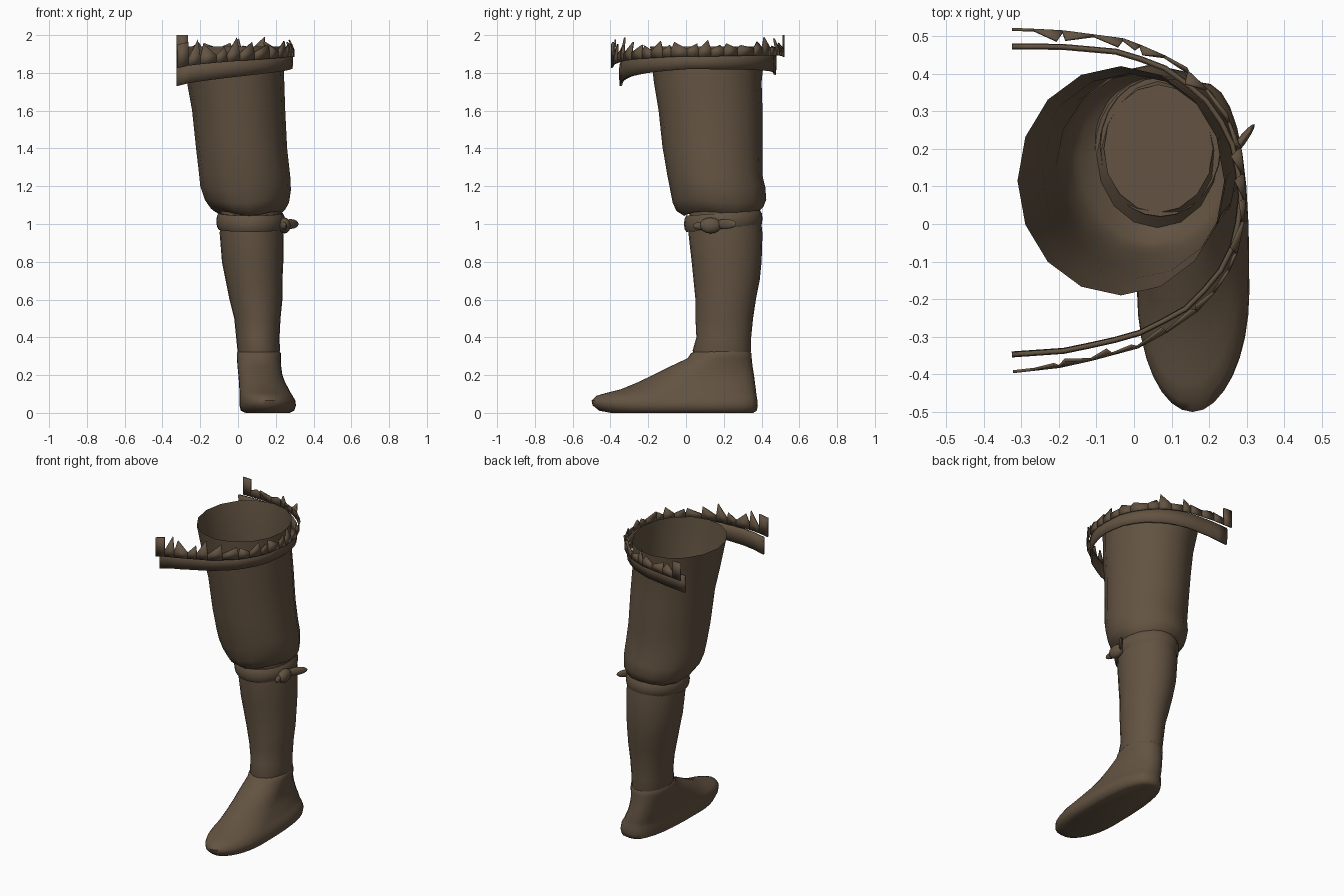
import bpy, bmesh, math, random
from mathutils import Vector

if "Cube" in bpy.data.objects:
    bpy.data.objects.remove(bpy.data.objects["Cube"])

random.seed(4)
brown = bpy.data.materials.new("dark brown cloth")
brown.diffuse_color = (0.125, 0.087, 0.054, 1)
brown.use_nodes = True
brown.node_tree.nodes["Principled BSDF"].inputs["Base Color"].default_value = brown.diffuse_color


def make_object(name, bm, angle=50):
    bmesh.ops.recalc_face_normals(bm, faces=bm.faces)
    mesh = bpy.data.meshes.new(name)
    bm.to_mesh(mesh)
    bm.free()
    ob = bpy.data.objects.new(name, mesh)
    bpy.context.collection.objects.link(ob)
    mesh.materials.append(brown)
    bpy.ops.object.select_all(action='DESELECT')
    ob.select_set(True)
    bpy.context.view_layer.objects.active = ob
    bpy.ops.object.shade_smooth_by_angle(angle=math.radians(angle))
    return ob


def loft(name, rings, sides, cap_low=False, cap_top=False, tilt=0, wrinkle=None, closed=False):
    """Rings are (z, xmin, xmax, ymin, ymax[, widest y, back squareness])."""
    bm = bmesh.new()
    loops = []
    for r in rings:
        z, x0, x1, y0, y1 = r[:5]
        cy = r[5] if len(r) > 5 else (y0 + y1) / 2
        power = r[6] if len(r) > 6 else 2
        loop = []
        for i in range(sides):
            a = 2 * math.pi * i / sides
            c, s = math.cos(a), math.sin(a)
            e = 2 / power if s > 0 else 1
            x = (x0 + x1) / 2 + (x1 - x0) / 2 * math.copysign(abs(c) ** e, c)
            y = cy + (y1 - cy if s > 0 else cy - y0) * math.copysign(abs(s) ** e, s)
            dz = tilt * (y - 0.2)
            if wrinkle:
                dz += wrinkle(a, z)
            loop.append(bm.verts.new((x, y, z + dz)))
        loops.append(loop)
    pairs = list(zip(loops, loops[1:]))
    if closed:
        pairs.append((loops[-1], loops[0]))
    for lo, hi in pairs:
        for i in range(sides):
            j = (i + 1) % sides
            bm.faces.new((lo[i], lo[j], hi[j], hi[i]))
    if cap_low:
        bm.faces.new(loops[0])
    if cap_top:
        bm.faces.new(loops[-1])
    return make_object(name, bm)


# Baggy breeches leg, open at the top and tucked in above the knee
loft("breeches_leg", [
    (1.09, -0.08, 0.21, 0.03, 0.37),
    (1.055, -0.10, 0.225, -0.01, 0.385),
    (1.08, -0.145, 0.25, -0.05, 0.41),
    (1.12, -0.175, 0.27, -0.07, 0.425),
    (1.19, -0.20, 0.28, -0.085, 0.42),
    (1.26, -0.207, 0.277, -0.10, 0.405),
    (1.40, -0.222, 0.26, -0.125, 0.405),
    (1.60, -0.243, 0.25, -0.145, 0.405),
    (1.75, -0.27, 0.245, -0.17, 0.40),
    (1.94, -0.31, 0.24, -0.19, 0.42)], 16,
    wrinkle=lambda a, z: 0.012 * math.sin(3 * a + 9 * z) if z < 1.5 else 0)

# Stocking over the calf
loft("stocking", [
    (0.29, 0.005, 0.215, 0.05, 0.335),
    (0.33, -0.003, 0.222, 0.035, 0.345),
    (0.40, -0.010, 0.220, 0.055, 0.345),
    (0.50, -0.020, 0.225, 0.05, 0.355),
    (0.60, -0.045, 0.235, 0.05, 0.37),
    (0.70, -0.065, 0.235, 0.04, 0.39),
    (0.80, -0.085, 0.24, 0.03, 0.40),
    (0.95, -0.097, 0.24, 0.013, 0.405),
    (1.08, -0.09, 0.23, 0.02, 0.39)], 24, cap_top=True)

# Garter band below the knee, a rounded closed ring
garter = []
for k in range(10):
    a = 2 * math.pi * k / 10
    d = 0.017 * math.cos(a)
    garter.append((1.015 + 0.045 * math.sin(a), -0.098 - d, 0.232 + d, 0.006 - d, 0.388 + d))
loft("garter", garter, 28, tilt=0.07, closed=True)

# Garter knot with two loose tails
def blob(name, center, size, yaw):
    bm = bmesh.new()
    bmesh.ops.create_uvsphere(bm, u_segments=14, v_segments=8, radius=1)
    for v in bm.verts:
        x, y, z = (v.co[i] * size[i] for i in range(3))
        c, s = math.cos(yaw), math.sin(yaw)
        v.co = Vector((x * c - y * s, x * s + y * c, z)) + Vector(center)
    make_object(name, bm)

blob("garter_knot", (0.247, 0.13, 0.992), (0.032, 0.058, 0.042), 0)
blob("garter_tail_back", (0.278, 0.21, 1.0), (0.012, 0.07, 0.026), -0.65)
blob("garter_tail_front", (0.24, 0.085, 0.99), (0.016, 0.05, 0.022), 0.2)

# Soft shoe: flat sole, long sloping instep, ankle opening
loft("shoe", [
    (0.0, 0.04, 0.275, -0.40, 0.355, -0.17, 2.8),
    (0.012, 0.015, 0.298, -0.46, 0.375, -0.17, 2.8),
    (0.04, 0.008, 0.307, -0.495, 0.38, -0.18, 2.8),
    (0.065, 0.008, 0.303, -0.50, 0.378, -0.18, 2.8),
    (0.09, 0.008, 0.29, -0.475, 0.374, -0.16, 2.7),
    (0.105, 0.008, 0.28, -0.425, 0.372, -0.14, 2.6),
    (0.125, 0.007, 0.27, -0.345, 0.37, -0.09, 2.6),
    (0.16, 0.005, 0.25, -0.26, 0.365, -0.02, 2.5),
    (0.20, 0.002, 0.235, -0.175, 0.36, 0.05, 2.4),
    (0.25, -0.003, 0.228, -0.075, 0.352, 0.12, 2.2),
    (0.29, -0.006, 0.227, 0.01, 0.348, 0.17, 2.1),
    (0.315, -0.006, 0.227, 0.025, 0.347, 0.185, 2),
    (0.325, 0.0, 0.22, 0.045, 0.34, 0.19, 2)], 32, cap_low=True, cap_top=True)

# Half-round path for the hem, from the front end around the outside to the back
PATH = [Vector(p) for p in (
    (-0.325, -0.345), (-0.18, -0.335), (0.0, -0.295), (0.13, -0.23), (0.22, -0.14),
    (0.27, -0.04), (0.283, 0.08), (0.265, 0.2), (0.21, 0.31), (0.1, 0.405),
    (-0.03, 0.455), (-0.2, 0.47), (-0.325, 0.47))]
SEG = [(b - a).length for a, b in zip(PATH, PATH[1:])]


def on_path(t):
    d = t * sum(SEG)
    for a, b, n in zip(PATH, PATH[1:], SEG):
        if d <= n:
            return a.lerp(b, d / n)
        d -= n
    return PATH[-1].copy()


def hem_bottom(t):
    return 1.73 + 0.09 * min(1, t / 0.45) ** 0.7 - 0.03 * max(0, (t - 0.5) / 0.5) ** 2


def hem_height(t):
    return 0.08 + 0.03 * abs(2 * t - 1)


def point(t, z, out):
    p = on_path(t)
    slope = on_path(min(1, t + 0.03)) - on_path(max(0, t - 0.03))
    n = Vector((slope.y, -slope.x)).normalized()
    x = min(max(p.x + n.x * out, -0.327), 0.3)
    return (x, p.y + n.y * out, z)


def thicken(ob, amount):
    mod = ob.modifiers.new("thickness", 'SOLIDIFY')
    mod.thickness = amount
    mod.offset = 0


# Hem band
bm = bmesh.new()
cols = []
for i in range(25):
    t = i / 24
    z = hem_bottom(t)
    cols.append([bm.verts.new(point(t, z + hem_height(t) * f, o))
                 for f, o in ((0, 0), (0.5, 0.004), (1, 0.002))])
for a, b in zip(cols, cols[1:]):
    for k in range(2):
        bm.faces.new((a[k], b[k], b[k + 1], a[k + 1]))
thicken(make_object("hem_band", bm, 40), 0.012)

# Torn edge: uneven slanted teeth flaring out above the band
COUNT = 24
marks = [(i + (random.uniform(-0.3, 0.3) if 0 < i < COUNT else 0)) / COUNT
         for i in range(COUNT + 1)]
bm = bmesh.new()
for i, (t0, t1) in enumerate(zip(marks, marks[1:])):
    top = [hem_bottom(t) + hem_height(t) for t in (t0, t1)]
    flare = [0.012 + 0.036 * abs(2 * t - 1) for t in (t0, t1)]
    end = i == 0 or i == COUNT - 1
    lean = random.choice((0.12, 0.2, 0.8, 0.9))
    tip_t = t0 + (t1 - t0) * lean
    tip_z = random.uniform(1.94, 1.995)
    low0, low1 = (bm.verts.new(point(t, z - 0.015, f))
                  for t, z, f in zip((t0, t1), top, flare))
    mid0, mid1 = (bm.verts.new(point(t, z + (0.11 if end else 0.025), f))
                  for t, z, f in zip((t0, t1), top, flare))
    bm.faces.new((low0, low1, mid1, mid0))
    if not end:
        tip = bm.verts.new(point(tip_t, tip_z, flare[0] + random.uniform(-0.025, 0.006)))
        bm.faces.new((mid0, mid1, tip))
for v in bm.verts:
    v.co.z = min(v.co.z, 2.0)
max(bm.verts, key=lambda v: v.co.z).co.z = 2.0
thicken(make_object("torn_edge", bm, 20), 0.008)
